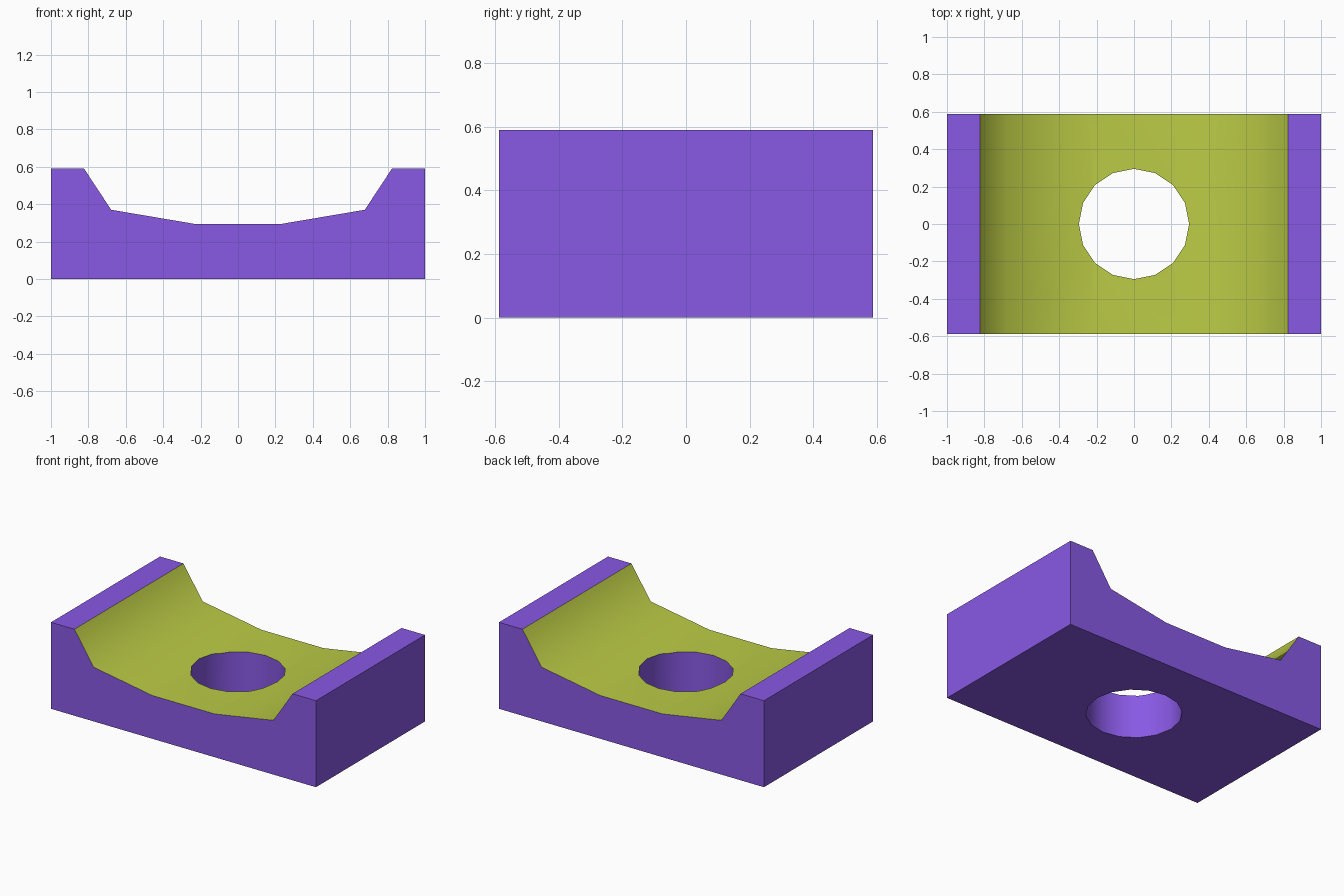
import bpy, bmesh, math

if "Cube" in bpy.data.objects:
    bpy.data.objects.remove(bpy.data.objects["Cube"])


def material(name, color):
    mat = bpy.data.materials.new(name)
    mat.diffuse_color = color
    mat.use_nodes = True
    mat.node_tree.nodes["Principled BSDF"].inputs["Base Color"].default_value = mat.diffuse_color
    return mat


purple = material("purple_body", (0.25, 0.10, 0.78, 1))
olive = material("olive_channel", (0.50, 0.60, 0.06, 1))


def make_object(name, bm, *mats):
    mesh = bpy.data.meshes.new(name)
    bmesh.ops.recalc_face_normals(bm, faces=bm.faces)
    bm.to_mesh(mesh)
    bm.free()
    for m in mats:
        mesh.materials.append(m)
    obj = bpy.data.objects.new(name, mesh)
    bpy.context.collection.objects.link(obj)
    return obj


# Block with a faceted channel: mirrored profile extruded along y
DEPTH = 1.175
half = [(1, 0), (1, 0.59), (0.823, 0.59), (0.678, 0.37), (0.235, 0.295)]
profile = half + [(-x, z) for x, z in reversed(half)]
bm = bmesh.new()
face = bm.faces.new([bm.verts.new((x, -DEPTH / 2, z)) for x, z in profile])
ext = bmesh.ops.extrude_face_region(bm, geom=[face], use_keep_orig=True)
bmesh.ops.translate(bm, vec=(0, DEPTH, 0),
                    verts=[v for v in ext["geom"] if isinstance(v, bmesh.types.BMVert)])
bm.normal_update()
for f in bm.faces:
    c = f.calc_center_median()
    if abs(c.y) < 0.01 and abs(c.x) < 0.8 and c.z > 0.1:
        f.material_index = 1
block = make_object("saddle_block", bm, purple, olive)

# Sixteen-sided through hole
bm = bmesh.new()
bmesh.ops.create_cone(bm, cap_ends=True, segments=16, radius1=0.295, radius2=0.295, depth=2)
cutter = make_object("hole_cutter", bm, purple)
cutter.hide_render = True

cut = block.modifiers.new("hole", "BOOLEAN")
cut.operation = "DIFFERENCE"
cut.solver = "EXACT"
cut.object = cutter
bpy.context.view_layer.objects.active = block
block.select_set(True)
bpy.ops.object.modifier_apply(modifier=cut.name)
bpy.data.objects.remove(cutter)

# Smooth the channel and hole walls, keep the rims sharp
bpy.ops.object.shade_smooth_by_angle(angle=math.radians(52))
